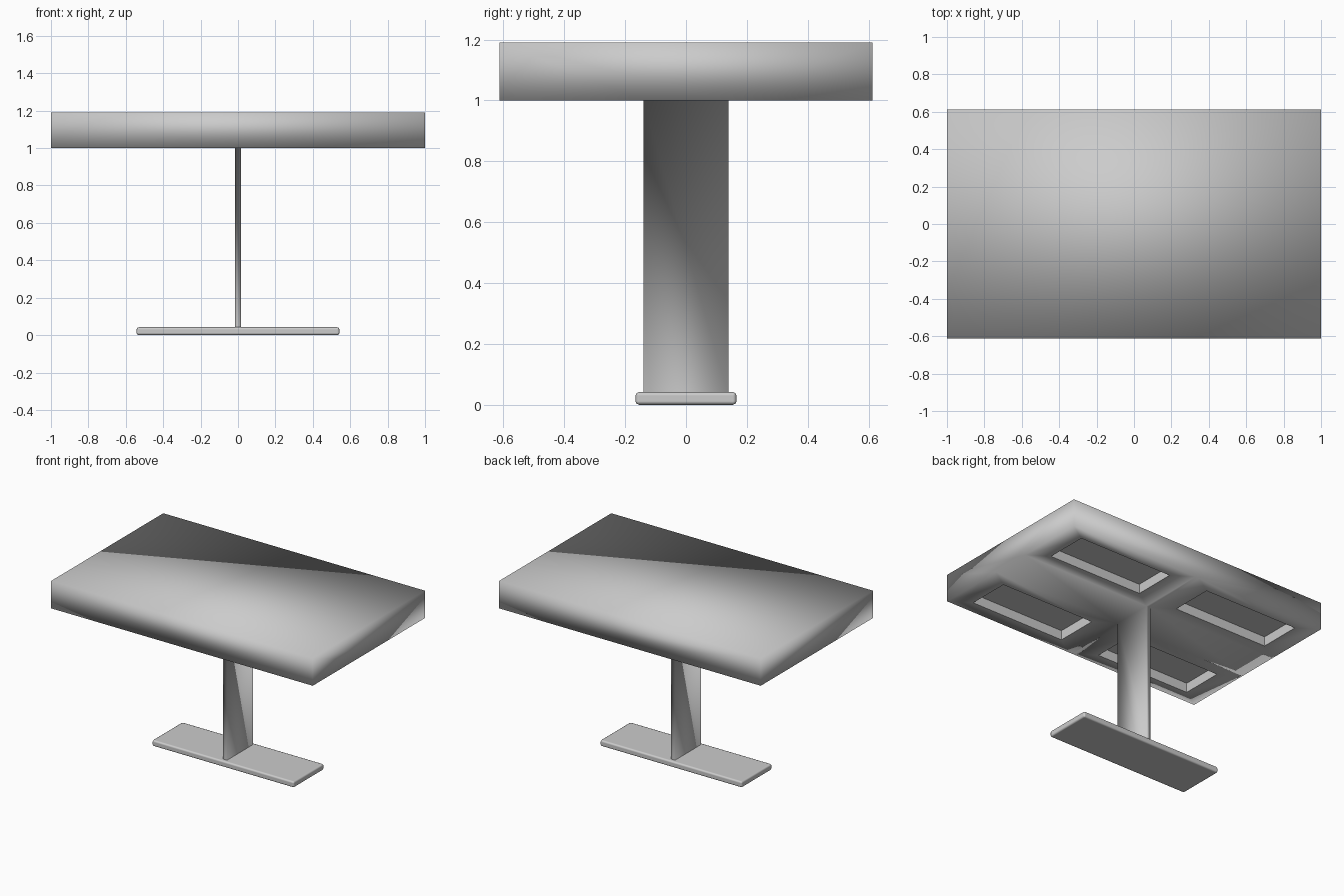
import bpy, bmesh

if "Cube" in bpy.data.objects:
    bpy.data.objects.remove(bpy.data.objects["Cube"])


def finish(name, bm):
    bmesh.ops.recalc_face_normals(bm, faces=bm.faces)
    for f in bm.faces:
        f.smooth = True
    mesh = bpy.data.meshes.new(name)
    bm.to_mesh(mesh)
    bm.free()
    ob = bpy.data.objects.new(name, mesh)
    bpy.context.collection.objects.link(ob)
    return ob


# Tabletop slab with the stem drawn out of the middle cell of its underside
HX, HY, Z0, Z1 = 1.0, 0.612, 1.0, 1.19
SX, SY = 0.015, 0.14
xs, ys = [-HX, -SX, SX, HX], [-HY, -SY, SY, HY]
bm = bmesh.new()
g = [[bm.verts.new((x, y, Z0)) for y in ys] for x in xs]
top = {(i, j): bm.verts.new((xs[i], ys[j], Z1)) for i in (0, 3) for j in (0, 3)}
bm.faces.new([top[k] for k in ((0, 0), (3, 0), (3, 3), (0, 3))])
for j in (0, 3):
    bm.faces.new([g[i][j] for i in range(4)] + [top[3, j], top[0, j]])
for i in (0, 3):
    bm.faces.new(g[i][:] + [top[i, 3], top[i, 0]])


def walls(a, b, sharp=False):
    # Four quads joining two loops of corners
    for k in range(4):
        n = (k + 1) % 4
        f = bm.faces.new((a[k], a[n], b[n], b[k]))
        if sharp:
            for e in f.edges:
                e.smooth = False


for i in range(3):
    for j in range(3):
        loop = [g[i][j], g[i + 1][j], g[i + 1][j + 1], g[i][j + 1]]
        if i == 1 and j == 1:
            # Stem, running down into the foot
            walls(loop, [bm.verts.new((v.co.x, v.co.y, 0.03)) for v in loop])
        elif i != 1 and j != 1:
            # Rectangular recess in each quarter of the underside
            x0, x1 = xs[i] + 0.135, xs[i + 1] - 0.135
            y0, y1 = ys[j] + 0.09, ys[j + 1] - 0.09
            rect = [(x0, y0), (x1, y0), (x1, y1), (x0, y1)]
            rim = [bm.verts.new((x, y, Z0)) for x, y in rect]
            roof = [bm.verts.new((x, y, Z0 + 0.065)) for x, y in rect]
            walls(loop, rim)
            walls(rim, roof, True)
            bm.faces.new(roof)
        else:
            bm.faces.new(loop)
finish("tabletop_and_stem", bm)

# Foot plate with softened edges
bm = bmesh.new()
bmesh.ops.create_cube(bm, size=1)
for v in bm.verts:
    v.co.x *= 1.085
    v.co.y *= 0.332
    v.co.z = (v.co.z + 0.5) * 0.042
foot = finish("foot_plate", bm)
bev = foot.modifiers.new("bevel", "BEVEL")
bev.width = 0.012
bev.segments = 2
bev.harden_normals = True
